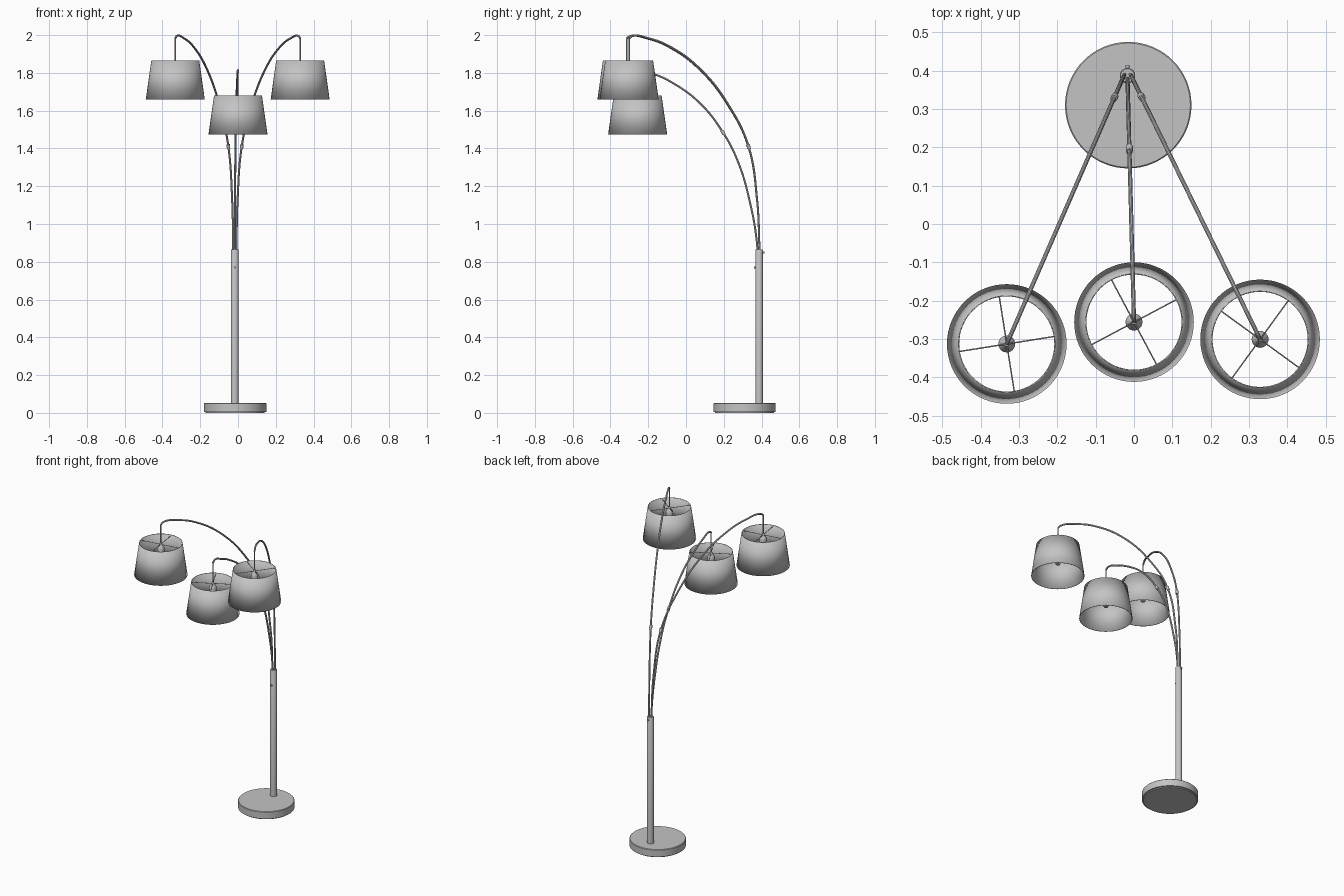
import bpy
import math
from mathutils import Vector

cube = bpy.data.objects.get("Cube")
if cube:
    bpy.data.objects.remove(cube, do_unlink=True)

grey = bpy.data.materials.new("plain_grey")
grey.use_nodes = True
GREY = (0.55, 0.55, 0.55, 1)
grey.diffuse_color = GREY
grey.node_tree.nodes["Principled BSDF"].inputs["Base Color"].default_value = GREY


def finish(obj):
    obj.data.materials.append(grey)
    bpy.ops.object.select_all(action="DESELECT")
    obj.select_set(True)
    bpy.context.view_layer.objects.active = obj
    if obj.type == "CURVE":
        bpy.ops.object.convert(target="MESH")
    bpy.ops.object.shade_smooth_by_angle(angle=math.radians(35))
    return bpy.context.object


def lathe(name, profile, location, sides=48):
    """Revolve (radius, height) points about the vertical axis."""
    verts, faces, rings = [], [], []
    for r, z in profile:
        start = len(verts)
        count = 1 if r == 0 else sides
        for i in range(count):
            a = math.tau * i / sides
            verts.append((r * math.cos(a), r * math.sin(a), z))
        rings.append([start + i % count for i in range(sides)])
    for low, high in zip(rings, rings[1:]):
        for i in range(sides):
            j = (i + 1) % sides
            face = [low[i], low[j], high[j], high[i]]
            faces.append(list(dict.fromkeys(face)))
    mesh = bpy.data.meshes.new(name)
    mesh.from_pydata(verts, [], faces)
    obj = bpy.data.objects.new(name, mesh)
    obj.location = location
    bpy.context.collection.objects.link(obj)
    return finish(obj)


def rod(name, start, end, radius, sides=12):
    start, end = Vector(start), Vector(end)
    axis = end - start
    bpy.ops.mesh.primitive_cylinder_add(
        vertices=sides, radius=radius, depth=axis.length, location=(start + end) / 2,
        rotation=axis.to_track_quat("Z", "Y").to_euler())
    obj = bpy.context.object
    obj.name = name
    return finish(obj)


def tube(name, points, radius):
    curve = bpy.data.curves.new(name, "CURVE")
    curve.dimensions = "3D"
    curve.bevel_depth = radius
    curve.bevel_resolution = 3
    curve.use_fill_caps = True
    spline = curve.splines.new("BEZIER")
    spline.bezier_points.add(len(points) - 1)
    for bp, co in zip(spline.bezier_points, points):
        bp.co = co
        bp.handle_left_type = bp.handle_right_type = "AUTO"
    obj = bpy.data.objects.new(name, curve)
    bpy.context.collection.objects.link(obj)
    return finish(obj)


# Weighted foot and upright pole
POLE_X, POLE_Y = -0.017, 0.387
lathe("base", [(0, 0), (0.156, 0), (0.156, 0.006), (0.165, 0.006), (0.165, 0.049),
               (0.162, 0.052), (0, 0.052)], (-0.015, 0.31, 0), 64)
lathe("pole", [(0, 0.05), (0.02, 0.05), (0.02, 0.862), (0.018, 0.866), (0, 0.866)],
      (POLE_X, POLE_Y, 0), 32)
rod("front_screw", (POLE_X, POLE_Y, 0.77), (POLE_X, POLE_Y - 0.028, 0.77), 0.005)
rod("back_screw", (POLE_X, POLE_Y, 0.85), (POLE_X, POLE_Y + 0.028, 0.85), 0.005)

# Arm profiles: (fraction of the reach, height)
SIDE = [(0, 0.8), (0.003, 0.9), (0.02, 1.13), (0.085, 1.41), (0.23, 1.62),
        (0.455, 1.82), (0.69, 1.94), (0.85, 1.983), (0.975, 2.0 - 0.005)]
MIDDLE = [(0, 0.8), (0.007, 0.9), (0.06, 1.1), (0.165, 1.33), (0.29, 1.485),
          (0.49, 1.645), (0.73, 1.755), (0.86, 1.793), (0.97, 1.814)]


def lamp(side, profile, joint, root, tip, shade_top, spin):
    root, tip = Vector((*root, 0)), Vector((*tip, 0))
    path = [root.lerp(tip, t) + Vector((0, 0, z)) for t, z in profile]
    # Arm with a hooked end, then the hanging wire
    bend = tip + Vector((0, 0, path[-1].z - 0.012))
    tube(side + "_arm", path + [bend], 0.0055)
    rod(side + "_wire", bend, (tip.x, tip.y, shade_top - 0.01), 0.0035)
    # Collar where the two arm sections meet
    along = (path[joint + 1] - path[joint - 1]).normalized() * 0.012
    rod(side + "_arm_collar", path[joint] - along, path[joint] + along, 0.009, 16)
    # Open tapered shade
    top = (tip.x, tip.y, shade_top)
    shade = lathe(side + "_shade", [(0.156, -0.205), (0.127, 0)], top, 64)
    wall = shade.modifiers.new("wall", "SOLIDIFY")
    wall.thickness = 0.003
    # Socket and bulb
    lathe(side + "_socket", [(0, -0.078), (0.02, -0.078), (0.022, -0.035), (0.018, -0.024),
                             (0.008, -0.012), (0.006, 0), (0, 0)], top, 24)
    lathe(side + "_bulb", [(0, -0.132), (0.012, -0.128), (0.02, -0.112), (0.019, -0.097),
                           (0.012, -0.076), (0, -0.076)], top, 24)
    # Four spokes holding the shade
    centre = Vector(top) - Vector((0, 0, 0.01))
    for k in range(4):
        a = math.radians(spin + 90 * k)
        rod(f"{side}_spoke_{k + 1}", centre,
            centre + Vector((math.cos(a), math.sin(a), 0)) * 0.127, 0.0018, 8)


lamp("right", SIDE, 3, (-0.025, 0.39), (-0.332, -0.313), 1.865, 9)
lamp("left", SIDE, 3, (-0.009, 0.39), (0.329, -0.301), 1.865, 54)
lamp("middle", MIDDLE, 4, (-0.017, 0.38), (0, -0.256), 1.68, 28)
